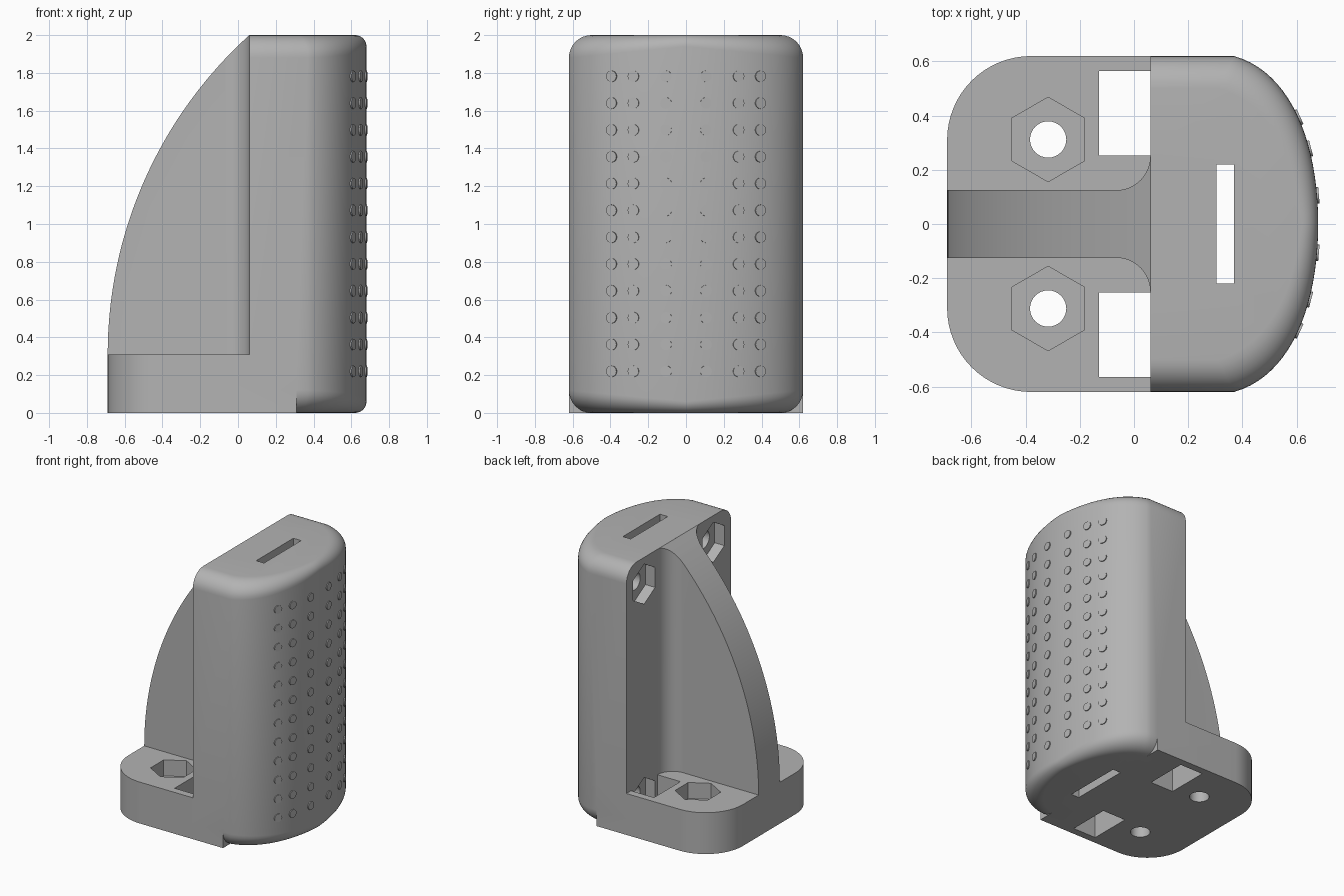
import bpy, bmesh, math
from mathutils import Vector, Matrix

cube = bpy.data.objects.get("Cube")
if cube:
    bpy.data.objects.remove(cube, do_unlink=True)

grey = bpy.data.materials.new("plain_grey")
grey.use_nodes = True
GREY = (0.45, 0.45, 0.45, 1)
grey.diffuse_color = GREY
grey.node_tree.nodes["Principled BSDF"].inputs["Base Color"].default_value = GREY


def finish(name, bm):
    bmesh.ops.recalc_face_normals(bm, faces=bm.faces)
    mesh = bpy.data.meshes.new(name)
    bm.to_mesh(mesh)
    bm.free()
    obj = bpy.data.objects.new(name, mesh)
    bpy.context.collection.objects.link(obj)
    mesh.materials.append(grey)
    return obj


def loft(name, rings):
    """Skin equal-length closed rings and cap both ends."""
    bm = bmesh.new()
    rows = [[bm.verts.new(p) for p in ring] for ring in rings]
    n = len(rows[0])
    for a, b in zip(rows, rows[1:]):
        for i in range(n):
            bm.faces.new((a[i], a[(i + 1) % n], b[(i + 1) % n], b[i]))
    bm.faces.new(rows[0])
    bm.faces.new(rows[-1])
    return finish(name, bm)


def prism(name, outline, low, high, axis="z"):
    place = {"z": lambda u, v, w: (u, v, w),
             "y": lambda u, v, w: (u, w, v),
             "x": lambda u, v, w: (w, u, v)}[axis]
    return loft(name, [[place(u, v, w) for u, v in outline] for w in (low, high)])


def arc(cx, cy, r, start, end, steps):
    angles = [math.radians(start + (end - start) * i / steps) for i in range(steps + 1)]
    return [(cx + r * math.cos(a), cy + r * math.sin(a)) for a in angles]


def polygon(cx, cy, r, sides, turn=0):
    return arc(cx, cy, r, turn, turn + 360, sides)[:-1]


def box(x0, x1, y0, y1):
    return [(x0, y0), (x1, y0), (x1, y1), (x0, y1)]


def mirrored(points):
    return points + [(x, -y) for x, y in reversed(points)]


def combine(target, tool, operation):
    mod = target.modifiers.new(operation.lower(), "BOOLEAN")
    mod.operation, mod.solver, mod.object = operation, "EXACT", tool
    bpy.context.view_layer.objects.active = target
    bpy.ops.object.modifier_apply(modifier=mod.name)
    bpy.data.objects.remove(tool, do_unlink=True)


# Bowed front curve of the upright body, from the side to the middle
CURVE = [Vector(p) for p in ((0.37, 0.62), (0.58, 0.56), (0.68, 0.30), (0.68, 0))]


def front_curve(t):
    a, b, c, d = CURVE
    s = 1 - t
    return a * s**3 + b * (3 * s * s * t) + c * (3 * s * t * t) + d * t**3


BACK, HALF, TOP = 0.06, 0.62, 2.0
half = [(BACK, HALF)] + [tuple(front_curve(i / 20)) for i in range(21)]
outline = half + [(x, -y) for x, y in reversed(half[:-1])]


# Upright body with rounded top and bottom rims
def rim(angle, top):
    ring = []
    for x, y in outline:
        r = 0.06 + 0.06 * abs(y) / HALF
        inset = r * (1 - math.cos(angle))
        drop = r * (1 - math.sin(angle))
        ring.append((BACK + (x - BACK) * (1 - inset / HALF),
                     y * (1 - inset / HALF), TOP - drop if top else drop))
    return ring


steps = [math.pi / 2 * i / 8 for i in range(9)]
body = loft("bracket_body", [rim(a, False) for a in reversed(steps)] + [rim(a, True) for a in steps])

# Foot plate with two rounded corners
foot = prism("foot", mirrored([(0.31, HALF)] + arc(-0.38, 0.31, 0.31, 90, 180, 16)), 0, 0.31)
combine(body, foot, "UNION")

# Curved stiffening rib, flared where it meets the body
R = 2.279
sweep = math.degrees(math.asin(1.69 / R))
side = arc(-0.69 + R, 0.31, R, 180, 180 - sweep, 32) + [(0.12, 1.9), (0.12, 0.2), (-0.6, 0.2)]
rib = prism("rib", side, -0.3, 0.3, "y")
flare = mirrored([(-0.8, 0.125)] + arc(-0.065, 0.25, 0.125, -90, 0, 12) + [(0.2, 0.25)])
combine(rib, prism("flare", flare, -0.5, 2.5), "INTERSECT")
combine(body, rib, "UNION")

# Slot, access windows, bolt holes and nut pockets
combine(body, prism("slot", box(0.305, 0.37, -0.22, 0.22), -1, 3), "DIFFERENCE")
for s in (-1, 1):
    cutters = [
        prism("window", box(-0.13, BACK, *sorted((s * 0.252, s * 0.565))), -0.5, 0.5),
        prism("foot_bolt", polygon(-0.317, s * 0.312, 0.067, 32), -0.5, 0.5),
        prism("foot_nut", polygon(-0.317, s * 0.312, 0.156, 6, 30), 0.19, 0.5)]
    for z in (0.2, 1.8):
        cutters += [
            prism("wall_nut", polygon(s * 0.41, z, 0.15, 6, 30), 0, 0.14, "x"),
            prism("wall_bolt", polygon(s * 0.41, z, 0.067, 32), 0, 0.3, "x")]
    for cutter in cutters:
        combine(body, cutter, "DIFFERENCE")

# Grip studs in columns over the bowed front
bm = bmesh.new()
for t in (0.51, 0.67, 0.88):
    p = front_curve(t)
    tangent = front_curve(t + 0.01) - front_curve(t - 0.01)
    for s in (-1, 1):
        normal = Vector((-tangent.y, s * tangent.x, 0)).normalized()
        turn = normal.to_track_quat("Z", "Y").to_matrix().to_4x4()
        for row in range(12):
            spot = Matrix.Translation((p.x, s * p.y, 0.22 + row * 0.142))
            bmesh.ops.create_cone(bm, cap_ends=True, segments=20, radius1=0.03,
                                  radius2=0.03, depth=0.014, matrix=spot @ turn)
studs = finish("grip_studs", bm)

for obj in (body, studs):
    bpy.ops.object.select_all(action="DESELECT")
    obj.select_set(True)
    bpy.context.view_layer.objects.active = obj
    bpy.ops.object.shade_smooth_by_angle(angle=math.radians(28))
